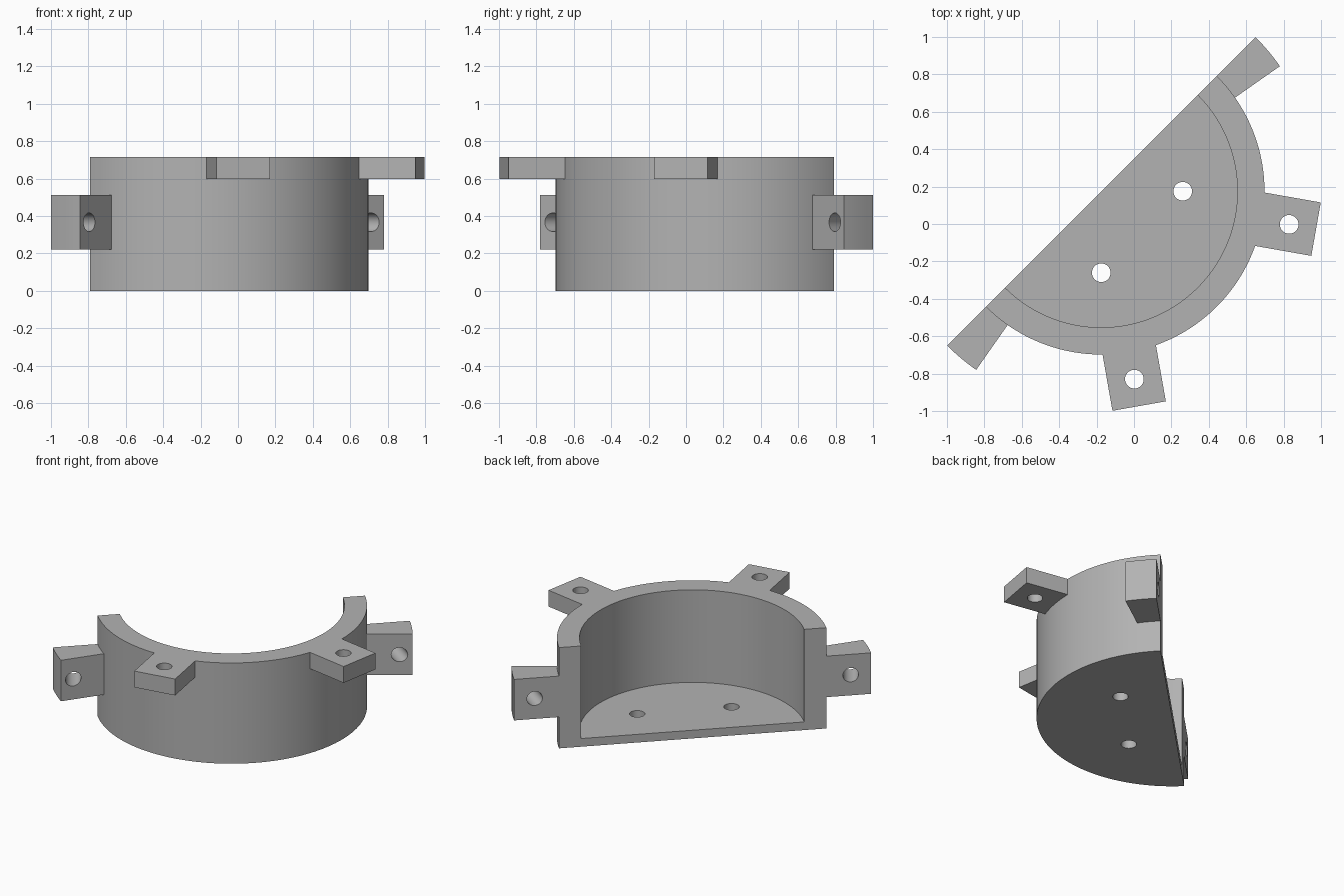
import bpy
import bmesh
from math import sin, cos, asin, radians, degrees
from mathutils import Matrix, Vector

cube = bpy.data.objects.get("Cube")
if cube:
    bpy.data.objects.remove(cube, do_unlink=True)

OUTER, INNER, REACH = 0.873, 0.728, 1.166
HEIGHT, FLOOR, HOLE = 0.715, 0.058, 0.05
# Local frame: flat cut on x = 0, round wall toward +x
PLACE = Matrix.Translation((-0.175, 0.175, 0)) @ Matrix.Rotation(radians(-45), 4, "Z")

grey = bpy.data.materials.new("plain grey")
grey.use_nodes = True
grey.diffuse_color = (0.45, 0.45, 0.45, 1)
grey.node_tree.nodes["Principled BSDF"].inputs["Base Color"].default_value = (0.45, 0.45, 0.45, 1)


def arc(radius, start, end, steps):
    angles = [radians(start + (end - start) * i / steps) for i in range(steps + 1)]
    return [(radius * cos(a), radius * sin(a)) for a in angles]


def prism(name, profile, low, high, turn=0):
    """Extrude a flat profile from low to high, turned about the arc centre."""
    bm = bmesh.new()
    face = bm.faces.new([bm.verts.new((x, y, low)) for x, y in profile])
    top = bmesh.ops.extrude_face_region(bm, geom=[face])["geom"]
    verts = [v for v in top if isinstance(v, bmesh.types.BMVert)]
    bmesh.ops.translate(bm, verts=verts, vec=(0, 0, high - low))
    bmesh.ops.recalc_face_normals(bm, faces=bm.faces)
    bm.transform(PLACE @ Matrix.Rotation(radians(turn), 4, "Z"))
    return finish(name, bm)


def rod(centre, direction):
    """Long round cutter through centre."""
    bm = bmesh.new()
    aim = Vector(direction).to_track_quat("Z", "Y").to_matrix().to_4x4()
    bmesh.ops.create_cone(bm, cap_ends=True, segments=32, radius1=HOLE, radius2=HOLE,
                          depth=0.6, matrix=PLACE @ Matrix.Translation(centre) @ aim)
    return finish("hole_cutter", bm)


def finish(name, bm):
    mesh = bpy.data.meshes.new(name)
    bm.to_mesh(mesh)
    bm.free()
    mesh.materials.append(grey)
    obj = bpy.data.objects.new(name, mesh)
    bpy.context.collection.objects.link(obj)
    return obj


def cut(obj, *cutters):
    bpy.ops.object.select_all(action="DESELECT")
    bpy.context.view_layer.objects.active = obj
    obj.select_set(True)
    for cutter in cutters:
        cutter.hide_render = True
        mod = obj.modifiers.new("cut", "BOOLEAN")
        mod.operation, mod.solver, mod.object = "DIFFERENCE", "EXACT", cutter
        bpy.ops.object.modifier_apply(modifier=mod.name)
        bpy.data.objects.remove(cutter, do_unlink=True)
    bpy.ops.object.shade_smooth_by_angle(angle=radians(30))


# Half-round cup: solid half disc, hollowed above the floor, with two floor holes
cup = prism("half_cup", arc(OUTER, -90, 90, 72), 0, HEIGHT)
hollow = prism("hollow_cutter", [(-0.2, -INNER)] + arc(INNER, -90, 90, 72) + [(-0.2, INNER)],
               FLOOR, HEIGHT + 0.2)
floor_holes = [rod((0.308, side * 0.308, 0), (0, 0, 1)) for side in (-1, 1)]
cut(cup, hollow, *floor_holes)

# Square lugs flush with the rim, each with an upright hole
half = 0.145
spread = degrees(asin(half / OUTER))
lug = arc(OUTER - 0.001, -spread, spread, 8) + [(REACH, half), (REACH, -half)]
for name, side in (("left_rim_lug", 1), ("right_rim_lug", -1)):
    turn = radians(35 * side)
    obj = prism(name, lug, HEIGHT - 0.116, HEIGHT, 35 * side)
    cut(obj, rod((1.02 * cos(turn), 1.02 * sin(turn), HEIGHT), (0, 0, 1)))

# Wedge ears flush with the flat cut, each with a slanted sideways hole
for name, side in (("left_side_ear", 1), ("right_side_ear", -1)):
    ear = arc(OUTER - 0.001, 90, 80, 4) + arc(REACH, 80, 90, 4)
    ear = [(x, y * side) for x, y in ear]
    obj = prism(name, ear, 0.222, 0.513)
    cut(obj, rod((0.09, 1.048 * side, 0.367), (cos(radians(10)), side * sin(radians(10)), 0)))
